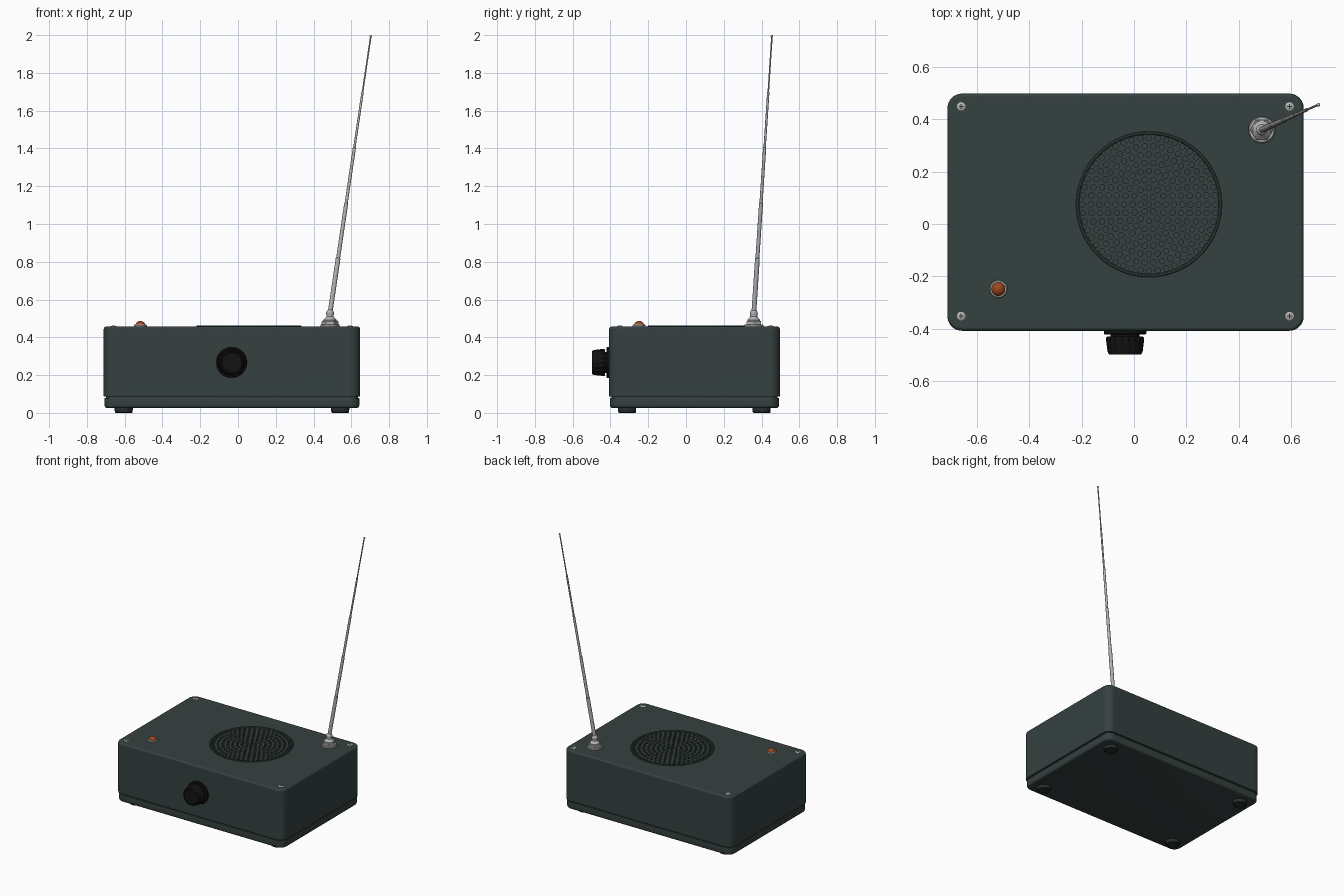
import bpy
import bmesh
from math import pi, cos, sin, atan2, radians
from mathutils import Vector, Matrix

cube = bpy.data.objects.get("Cube")
if cube:
    bpy.data.objects.remove(cube, do_unlink=True)


def material(name, rgb, metallic=0.0, rough=0.5):
    m = bpy.data.materials.new(name)
    m.use_nodes = True
    m.diffuse_color = (*rgb, 1)
    node = next(n for n in m.node_tree.nodes if n.type == 'BSDF_PRINCIPLED')
    node.inputs["Base Color"].default_value = (*rgb, 1)
    node.inputs["Metallic"].default_value = metallic
    node.inputs["Roughness"].default_value = rough
    return m


GREEN = material("dark_green_plastic", (0.036, 0.052, 0.051))
BLACK = material("black_plastic", (0.006, 0.006, 0.006))
RUBBER = material("dark_rubber", (0.025, 0.028, 0.028))
SILVER = material("silver_metal", (0.45, 0.45, 0.45))
AMBER = material("amber_lens", (0.33, 0.065, 0.012))

TOP = 0.457
CX, CY = -0.032, 0.045          # case centre
W, D = 1.358, 0.904             # case width and depth


def finish(bm, name, mat, smooth=True):
    bmesh.ops.recalc_face_normals(bm, faces=bm.faces[:])
    me = bpy.data.meshes.new(name)
    bm.to_mesh(me)
    bm.free()
    me.materials.append(mat)
    ob = bpy.data.objects.new(name, me)
    bpy.context.collection.objects.link(ob)
    if smooth:
        shade(ob)
    return ob


def shade(ob):
    bpy.ops.object.select_all(action='DESELECT')
    ob.select_set(True)
    bpy.context.view_layer.objects.active = ob
    bpy.ops.object.shade_smooth_by_angle(angle=radians(32))


def rounded_box(name, w, d, z0, z1, corner, top_edge, bottom_edge, mat):
    """Box with rounded upright corners and softened top and bottom rims."""
    bm = bmesh.new()
    bmesh.ops.create_cube(bm, size=1, matrix=Matrix.Translation((CX, CY, (z0 + z1) / 2))
                          @ Matrix.Diagonal((w, d, z1 - z0, 1)))
    upright = [e for e in bm.edges if abs(e.verts[0].co.z - e.verts[1].co.z) > 0.01]
    bmesh.ops.bevel(bm, geom=upright, offset=corner, segments=8, profile=0.5, affect='EDGES')
    for z, width in ((z1, top_edge), (z0, bottom_edge)):
        if width:
            rim = [e for e in bm.edges if all(abs(v.co.z - z) < 1e-5 for v in e.verts)]
            bmesh.ops.bevel(bm, geom=rim, offset=width, segments=4, profile=0.5, affect='EDGES')
    ob = finish(bm, name, mat)
    return ob


def lathe(name, profile, mat, sides=32, place=Matrix(), flutes=None):
    """Spin (radius, height) points about z; zero radius closes the end."""
    bm = bmesh.new()
    rings = []
    for r, z in profile:
        if r == 0:
            rings.append([bm.verts.new((0, 0, z))] * sides)
            continue
        ring = []
        for i in range(sides):
            a = 2 * pi * i / sides
            ring.append(bm.verts.new((r * cos(a), r * sin(a), z)))
        rings.append(ring)
    for lo, hi in zip(rings, rings[1:]):
        for i in range(sides):
            j = (i + 1) % sides
            bm.faces.new(list(dict.fromkeys((lo[i], lo[j], hi[j], hi[i]))))
    if flutes:                  # grip ridges between two heights
        count, depth, z0, z1 = flutes
        for v in bm.verts:
            if z0 <= v.co.z <= z1:
                k = 1 - depth * (0.5 - 0.5 * cos(count * atan2(v.co.y, v.co.x)))
                v.co.x *= k
                v.co.y *= k
    bm.transform(place)
    return finish(bm, name, mat)


def at(x, y, z=0):
    return Matrix.Translation((x, y, z))


# Case: upper shell, recessed seam and bottom cover
case = rounded_box("upper_case", W, D, 0.086, TOP, 0.055, 0.014, 0.004, GREEN)
rounded_box("seam_groove", W - 0.024, D - 0.024, 0.07, 0.095, 0.045, 0, 0, GREEN)
rounded_box("bottom_cover", W - 0.01, D - 0.01, 0.026, 0.08, 0.052, 0.004, 0.014, GREEN)

# Speaker holes cut in concentric rings
SX, SY = 0.057, 0.075
bm = bmesh.new()
for k in range(9):
    count = max(1, 6 * k)
    for i in range(count):
        a = 2 * pi * i / count
        r = 0.0317 * k
        bmesh.ops.create_cone(bm, cap_ends=True, segments=12, radius1=0.0105, radius2=0.0105,
                              depth=0.05, matrix=at(SX + r * cos(a), SY + r * sin(a), TOP))
cutter = finish(bm, "hole_cutter", GREEN, smooth=False)
cutter.hide_render = True
cut = case.modifiers.new("holes", 'BOOLEAN')
cut.operation = 'DIFFERENCE'
cut.solver = 'EXACT'
cut.object = cutter
bpy.context.view_layer.objects.active = case
bpy.ops.object.modifier_apply(modifier=cut.name)
bpy.data.objects.remove(cutter, do_unlink=True)
shade(case)
weighted = case.modifiers.new("weighted_normals", 'WEIGHTED_NORMAL')
weighted.keep_sharp = True

# Thin raised ring round the speaker
lathe("speaker_rim", [(0.266, TOP - 0.004), (0.266, TOP + 0.002), (0.269, TOP + 0.005),
                      (0.275, TOP + 0.005), (0.278, TOP + 0.002), (0.278, TOP - 0.004)],
      GREEN, 96, at(SX, SY))

# Corner screws with crossed slots
for side, x in (("right", -0.659), ("left", 0.593)):
    for end, y in (("front", -0.351), ("back", 0.448)):
        lathe(f"screw_{end}_{side}", [(0.0165, TOP - 0.005), (0.0165, TOP + 0.001),
                                     (0.012, TOP + 0.004), (0, TOP + 0.005)],
              SILVER, 20, at(x, y))
        bm = bmesh.new()
        for sx, sy in ((0.018, 0.003), (0.003, 0.018)):
            bmesh.ops.create_cube(bm, size=1, matrix=at(x, y, TOP + 0.0045)
                                  @ Matrix.Diagonal((sx, sy, 0.002, 1)))
        finish(bm, f"screw_slot_{end}_{side}", RUBBER, smooth=False)

# Rubber feet
for side, x in (("right", -0.605), ("left", 0.541)):
    for end, y in (("front", -0.312), ("back", 0.400)):
        lathe(f"foot_{end}_{side}", [(0, 0.004), (0.03, 0.004), (0.032, 0), (0.043, 0),
                                    (0.047, 0.004), (0.049, 0.03), (0, 0.03)],
              RUBBER, 32, at(x, y))

# Indicator lamp: metal bezel and domed lens
lamp = at(-0.517, -0.248, TOP)
lathe("lamp_bezel", [(0.034, -0.004), (0.034, 0.006), (0.031, 0.01), (0.026, 0.01),
                     (0.026, -0.004)], SILVER, 32, lamp)
dome = [(0.026 * cos(t * pi / 12), 0.006 + 0.024 * sin(t * pi / 12)) for t in range(6)]
lathe("lamp_lens", [(0.026, 0)] + dome + [(0, 0.03)], AMBER, 32, lamp)

# Front control knob: skirt, neck and ridged grip
front = at(-0.034, CY - D / 2, 0.267) @ Matrix.Rotation(pi / 2, 4, 'X')
lathe("knob_skirt", [(0, -0.004), (0.081, -0.004), (0.081, 0.01), (0.077, 0.014), (0, 0.014)],
      BLACK, 64, front)
lathe("knob_neck", [(0.055, 0.01), (0.055, 0.03)], BLACK, 32, front)
lathe("knob_grip", [(0, 0.022), (0.068, 0.022), (0.073, 0.027), (0.072, 0.04), (0.067, 0.08),
                    (0.061, 0.09), (0.055, 0.09), (0.053, 0.086), (0, 0.086)],
      BLACK, 108, front, flutes=(18, 0.06, 0.024, 0.082))

# Antenna mount: washer, hexagonal nut, collar and swivel ball
AX, AY = 0.487, 0.359
mount = at(AX, AY, TOP)
lathe("antenna_washer", [(0, -0.004), (0.051, -0.004), (0.051, 0.008), (0.047, 0.012),
                         (0, 0.012)], SILVER, 40, mount)
lathe("antenna_nut", [(0, 0.01), (0.044, 0.01), (0.044, 0.027), (0.039, 0.031), (0, 0.031)],
      SILVER, 6, mount)
lathe("antenna_collar", [(0.034, 0.029), (0.034, 0.036), (0.024, 0.046), (0.019, 0.052),
                         (0.019, 0.066), (0, 0.066)], SILVER, 32, mount)
ball = [(0.021 * sin(t * pi / 10), 0.071 - 0.021 * cos(t * pi / 10)) for t in range(1, 10)]
lathe("antenna_swivel", [(0, 0.05)] + ball + [(0, 0.092)], SILVER, 24, mount)

# Telescopic rod: each section is thinner than the last, with a small end bead
foot = Vector((AX, AY, TOP + 0.07))
tip = Vector((0.703, 0.455, 1.994))
axis = tip - foot
length = axis.length
rod_place = Matrix.Translation(foot) @ axis.to_track_quat('Z', 'Y').to_matrix().to_4x4()
sections = 5
rod = [(0, 0)]
for k in range(sections):
    r = 0.0125 - 0.0021 * k
    rod += [(r, length * k / sections), (r, length * (k + 1) / sections - 0.002)]
rod.append((0, length))
lathe("antenna_rod", rod, SILVER, 16, rod_place)
bead = [(0.007 * sin(t * pi / 6), length - 0.007 * cos(t * pi / 6)) for t in range(1, 6)]
lathe("antenna_tip", [(0, length - 0.007)] + bead + [(0, length + 0.007)], SILVER, 16, rod_place)
